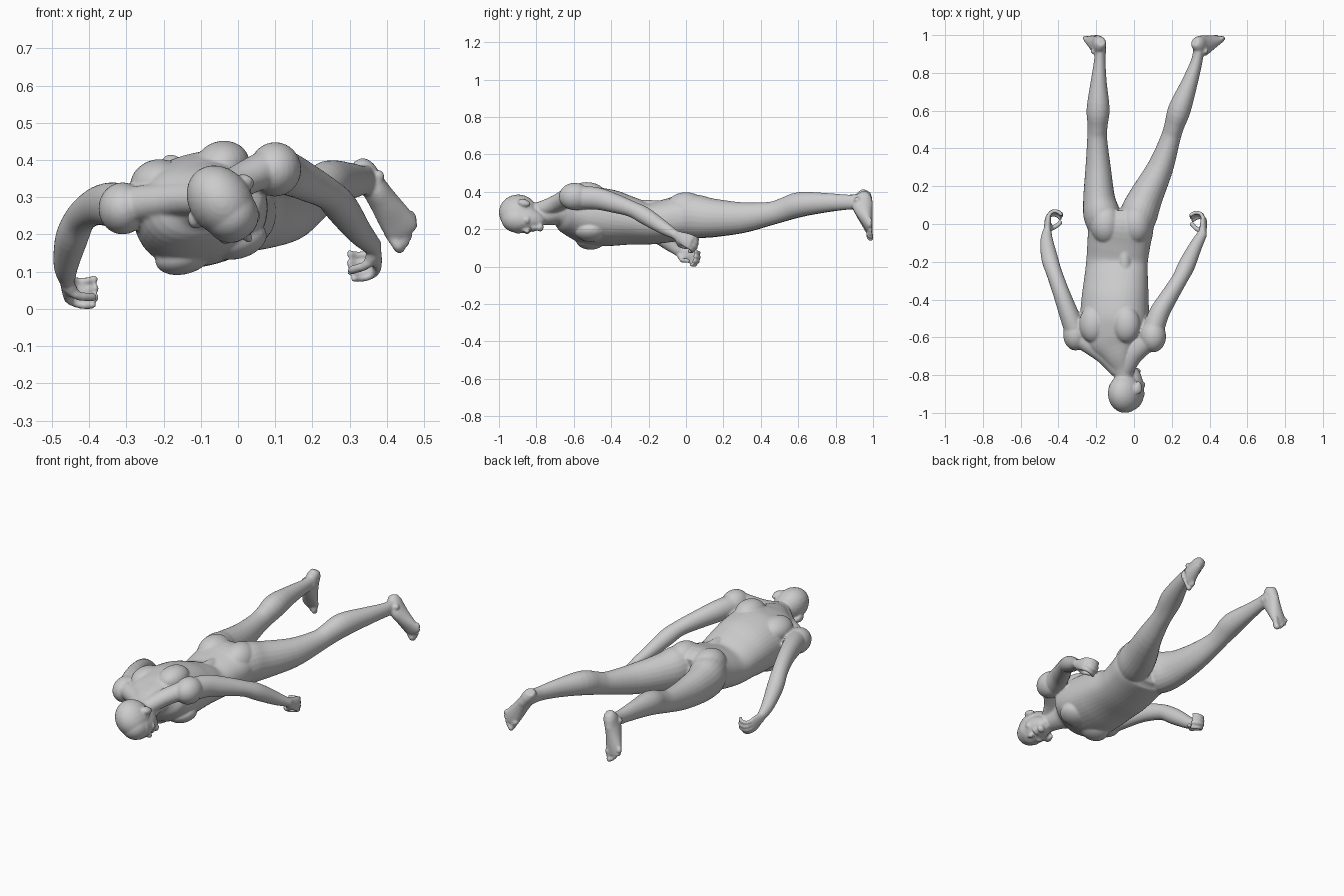
import bpy, bmesh, math
from mathutils import Vector as V, Matrix

bm = bmesh.new()


def spline(rows, steps=4):
    out = []
    for i in range(len(rows) - 1):
        p = [rows[max(i - 1, 0)], rows[i], rows[i + 1], rows[min(i + 2, len(rows) - 1)]]
        for k in range(steps):
            t = k / steps
            out.append([0.5 * (2 * b + (c - a) * t + (2 * a - 5 * b + 4 * c - d) * t * t
                               + (3 * b - a - 3 * c + d) * t ** 3) for a, b, c, d in zip(*p)])
    return out + [list(rows[-1])]


def loft(rows, side=None, n=24, power=2.0):
    """rows: x, y, z, half width, half depth, roll in degrees"""
    rows = spline([list(r) for r in rows])
    rings = []
    for i, r in enumerate(rows):
        t = (V(rows[min(i + 1, len(rows) - 1)][:3]) - V(rows[max(i - 1, 0)][:3])).normalized()
        a = math.radians(r[5]) if len(r) > 5 else 0
        s = V(side) if side else V((math.cos(a), 0, math.sin(a)))
        s = (s - t * s.dot(t)).normalized()
        u = t.cross(s)
        ring = []
        for k in range(n):
            c, q = math.cos(2 * math.pi * k / n), math.sin(2 * math.pi * k / n)
            c = math.copysign(abs(c) ** (2 / power), c)
            q = math.copysign(abs(q) ** (2 / power), q)
            ring.append(bm.verts.new(V(r[:3]) + s * r[3] * c + u * r[4] * q))
        rings.append(ring)
    for p, q in zip(rings, rings[1:]):
        for k in range(n):
            bm.faces.new((p[k], p[(k + 1) % n], q[(k + 1) % n], q[k]))
    bm.faces.new(rings[0][::-1])
    bm.faces.new(rings[-1])


def ball(c, size, axes=((1, 0, 0), (0, 1, 0), (0, 0, 1))):
    m = Matrix([V(a).normalized() * s for a, s in zip(axes, size)]).transposed().to_4x4()
    bmesh.ops.create_uvsphere(bm, u_segments=24, v_segments=16, radius=1,
                              matrix=Matrix.Translation(c) @ m)


def tube(points, r):
    """rounded digit"""
    loft([(*p, r, r) for p in points], side=(0.31, 0.22, 0.93), n=10)
    ball(points[0], (r, r, r))
    ball(points[-1], (r, r, r))


# torso and neck
loft([(-.045, -.84, .285, .05, .055, 20), (-.06, -.755, .293, .06, .066, 18),
      (-.085, -.685, .305, .095, .08, 16), (-.10, -.62, .295, .165, .115, 16),
      (-.103, -.52, .277, .182, .148, 16), (-.10, -.40, .265, .178, .146, 14),
      (-.095, -.30, .25, .17, .126, 11), (-.09, -.20, .235, .163, .109, 8),
      (-.08, -.10, .25, .167, .115, 4), (-.068, 0, .27, .172, .12, 0),
      (-.065, .06, .265, .14, .09, 0)], n=40, power=2.25)
roll = math.radians(16)
across = V((math.cos(roll), 0, math.sin(roll)))
back = V((-math.sin(roll), 0, math.cos(roll)))
long = V((0, 1, 0))
chest = V((-.103, -.5, .275))
for s in (-1, 1):
    # shoulder blades, chest muscles, back strips and buttocks
    ball(chest + across * s * .09 + back * .095 + long * -.03, (.075, .10, .065), (across, long, back))
    ball(chest + across * s * .075 - back * .11 + long * -.01, (.08, .08, .05), (across, long, back))
    ball(V((-.09, -.22, .305)) + across * s * .045, (.038, .17, .045), (across, long, back))
    ball((-.07 + s * .08, .0, .315), (.083, .11, .088))
# trapezius slopes and collar
loft([(-.05, -.77, .31, .05, .045, 16), (.0, -.69, .345, .05, .045, 16), (.08, -.62, .385, .05, .05, 16)])
loft([(-.08, -.77, .30, .05, .045, 16), (-.16, -.69, .30, .05, .045, 16), (-.28, -.61, .285, .05, .05, 16)])

# shoulders
ball((.10, -.595, .38), (.07, .085, .073))
ball((-.31, -.585, .275), (.065, .085, .07))

# arms
loft([(.09, -.60, .375, .06, .065), (.13, -.48, .37, .054, .06), (.185, -.385, .345, .047, .052),
      (.243, -.29, .313, .042, .043), (.278, -.22, .277, .045, .046),
      (.325, -.12, .213, .035, .036), (.363, -.05, .172, .026, .023)])
loft([(-.30, -.59, .275, .06, .065), (-.343, -.48, .285, .052, .06), (-.383, -.37, .28, .045, .051),
      (-.422, -.26, .25, .042, .044), (-.447, -.18, .195, .044, .045),
      (-.462, -.09, .125, .034, .035), (-.46, -.04, .088, .024, .026)])


def hand(wrist, d, palm):
    wrist, d, palm = V(wrist), V(d).normalized(), V(palm)
    palm = (palm - d * palm.dot(d)).normalized()
    w = d.cross(palm)
    if w.z > 0:
        w = -w  # thumb side hangs down
    rows = [(-.015, .024, .022), (.02, .03, .019), (.06, .040, .017), (.088, .038, .013)]
    loft([(*(wrist + d * l), a, b) for l, a, b in rows], side=w, n=20)
    for i in range(4):
        k = wrist + d * (.085 - .006 * abs(i - 1.3)) + w * (.030 - .02 * i)
        f = 1 - .07 * abs(i - 1.3)
        path = [(0, 0), (.026, .012), (.036, .036), (.030, .060), (.018, .074)]
        tube([k + (d * a + palm * b) * f + w * (.006 - .004 * i) * b / .07 for a, b in path], .0105)
    tube([wrist + d * .015 + w * .02, wrist + d * .032 + w * .034 + palm * .028,
          wrist + d * .05 + w * .03 + palm * .052, wrist + d * .066 + w * .024 + palm * .068], .0125)
    ball(wrist + d * .03 + w * .02 + palm * .012, (.03, .018, .017), (d, w, palm))


hand((.364, -.05, .172), (.08, .9, -.42), (-1, 0, -.2))
hand((-.46, -.04, .086), (.06, .92, -.33), (1, 0, -.1))

# legs
loft([(-.145, -.04, .27, .085, .105), (-.17, .05, .272, .098, .115), (-.185, .14, .264, .084, .103),
      (-.19, .30, .266, .067, .082), (-.195, .45, .288, .053, .062), (-.193, .52, .308, .053, .062),
      (-.19, .61, .336, .061, .066), (-.187, .75, .346, .043, .051),
      (-.181, .87, .350, .030, .040), (-.178, .95, .355, .030, .043)])
loft([(.0, -.04, .275, .088, .105), (.025, .05, .275, .10, .115), (.062, .14, .267, .09, .103),
      (.14, .30, .268, .069, .082), (.192, .45, .290, .053, .062), (.213, .52, .310, .053, .062),
      (.242, .61, .338, .060, .066), (.295, .75, .348, .043, .051),
      (.334, .87, .350, .030, .040), (.345, .95, .352, .030, .043)])


def foot(heel, toe, out):
    """soles face +y; out points to the little toe"""
    heel, toe = V(heel), V(toe)
    t = (toe - heel).normalized()
    out = V(out)
    out = (out - t * out.dot(t)).normalized()
    rows = [(-.005, .022, .024, .035), (.02, .034, .042, .045), (.07, .035, .056, .056),
            (.12, .039, .045, .046), (.175, .046, .030, .031), (.21, .046, .020, .022),
            (.228, .038, .013, .016)]
    loft([(*(heel + t * l + V((0, -h, 0))), a, b) for l, a, b, h in rows], side=out)
    for i in range(5):
        r = .016 if i == 0 else .0105
        p = heel + out * (-.033 + .018 * i + (.003 if i else 0)) + V((0, -.016, 0))
        tip = .262 - .004 * i - .0022 * i * i
        tube([p + t * .2, p + t * (tip - .025) + V((0, -.004, 0)), p + t * (tip - r) + V((0, .003, 0))], r)
    for s in (-1, 1):
        ball(heel + t * .055 + out * s * .026 + V((0, -.085, 0)), (.017, .017, .017))


foot((-.175, 1, .405), (-.232, 1, .16), (-1, 0, 0))
foot((.325, 1, .393), (.463, 1, .185), (1, 0, .6))

# head, face turned down and to the side
f, up, sd = V((.6, 0, -.8)), V((0, -1, 0)), V((.8, 0, .6))
c = V((-.04, -.885, .285))
ax = (sd, f, up)


def face(s, a, u, size):
    ball(c + sd * s + f * a + up * u, size, ax)


face(0, -.012, .012, (.084, .103, .103))
face(0, .03, .02, (.073, .075, .083))
loft([(*(c + f * a + up * u), w, d) for a, u, w, d in
      [(.03, .02, .075, .078), (.036, -.04, .068, .068), (.046, -.085, .053, .052),
       (.058, -.112, .034, .036), (.064, -.122, .018, .02)]], side=sd, power=2.2)
face(0, .088, -.105, (.024, .022, .019))
face(0, .092, .005, (.045, .016, .012))
face(0, .106, -.036, (.013, .020, .014))
tube([c + f * .096, c + f * .107 - up * .02, c + f * .115 - up * .035], .009)
face(0, .098, -.066, (.024, .012, .007))
face(0, .096, -.079, (.021, .012, .007))
for s in (-1, 1):
    face(s * .034, .084, -.012, (.016, .014, .011))
    face(s * .045, .072, -.035, (.022, .022, .018))
    ear = (sd * s - f * .5).normalized()
    p = c + sd * s * .085 - f * .008 - up * .02
    ball(p, (.016, .020, .033), (ear, f + sd * s * .5, up))
    ball(p + ear * .008 - f * .006 + up * .008, (.010, .022, .027), (ear, f + sd * s * .5, up))

# fuse into one smooth skin
bmesh.ops.recalc_face_normals(bm, faces=bm.faces)
mesh = bpy.data.meshes.new("lying_body")
bm.to_mesh(mesh)
bm.free()
body = bpy.data.objects.new("lying_body", mesh)
bpy.context.collection.objects.link(body)
rm = body.modifiers.new("fuse", "REMESH")
rm.mode = "VOXEL"
rm.voxel_size = .0058
rm.use_smooth_shade = True
sm = body.modifiers.new("soften", "SMOOTH")
sm.factor = .5
sm.iterations = 5

# settle on the ground
bpy.context.view_layer.update()
ev = body.evaluated_get(bpy.context.evaluated_depsgraph_get())
body.location.z = -min(v.co.z for v in ev.data.vertices)
